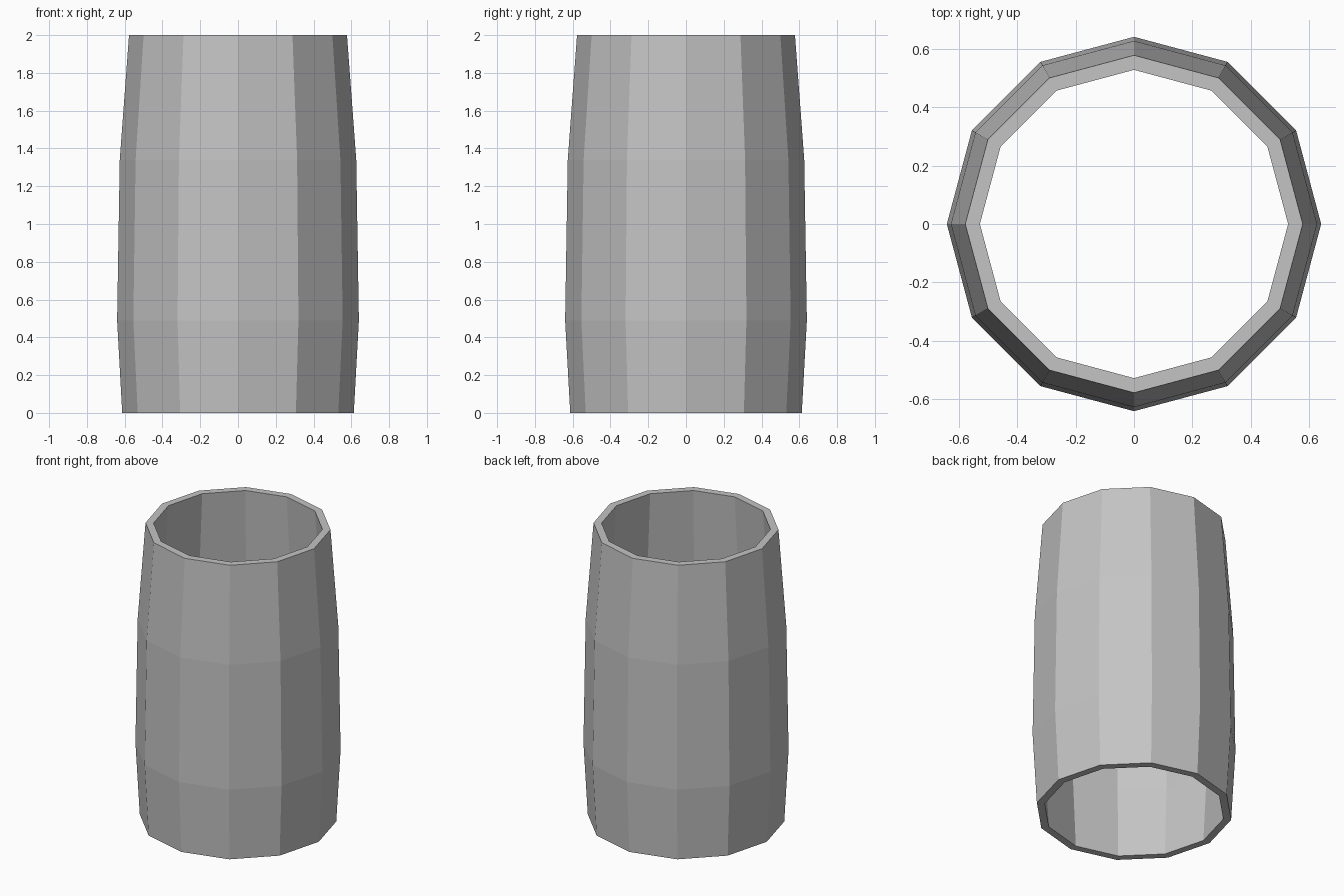
import bpy, bmesh, math

if "Cube" in bpy.data.objects:
    bpy.data.objects.remove(bpy.data.objects["Cube"])

SIDES = 12
WALL = 0.05

# Barrel-shaped outer profile: (radius, height)
outer = [(0.613, 0.0), (0.64, 0.49), (0.626, 1.34), (0.577, 2.0)]
# The inner wall follows the outer one, closing the loop at both flat rims
profile = outer + [(r - WALL, z) for r, z in reversed(outer)]

# Open hollow tube: one ring per profile point, bridged in a closed loop
bm = bmesh.new()
rings = []
for r, z in profile:
    rings.append([bm.verts.new((r * math.cos(2 * math.pi * i / SIDES),
                                r * math.sin(2 * math.pi * i / SIDES), z))
                  for i in range(SIDES)])
for k, ring in enumerate(rings):
    following = rings[(k + 1) % len(rings)]
    for i in range(SIDES):
        j = (i + 1) % SIDES
        bm.faces.new((ring[i], ring[j], following[j], following[i]))
bmesh.ops.recalc_face_normals(bm, faces=bm.faces)

mesh = bpy.data.meshes.new("barrel_tube")
bm.to_mesh(mesh)
bm.free()

# Plain grey, flat shaded
grey = bpy.data.materials.new("grey")
grey.diffuse_color = (0.55, 0.55, 0.55, 1.0)
grey.use_nodes = True
grey.node_tree.nodes["Principled BSDF"].inputs["Base Color"].default_value = grey.diffuse_color
mesh.materials.append(grey)

tube = bpy.data.objects.new("barrel_tube", mesh)
bpy.context.collection.objects.link(tube)
